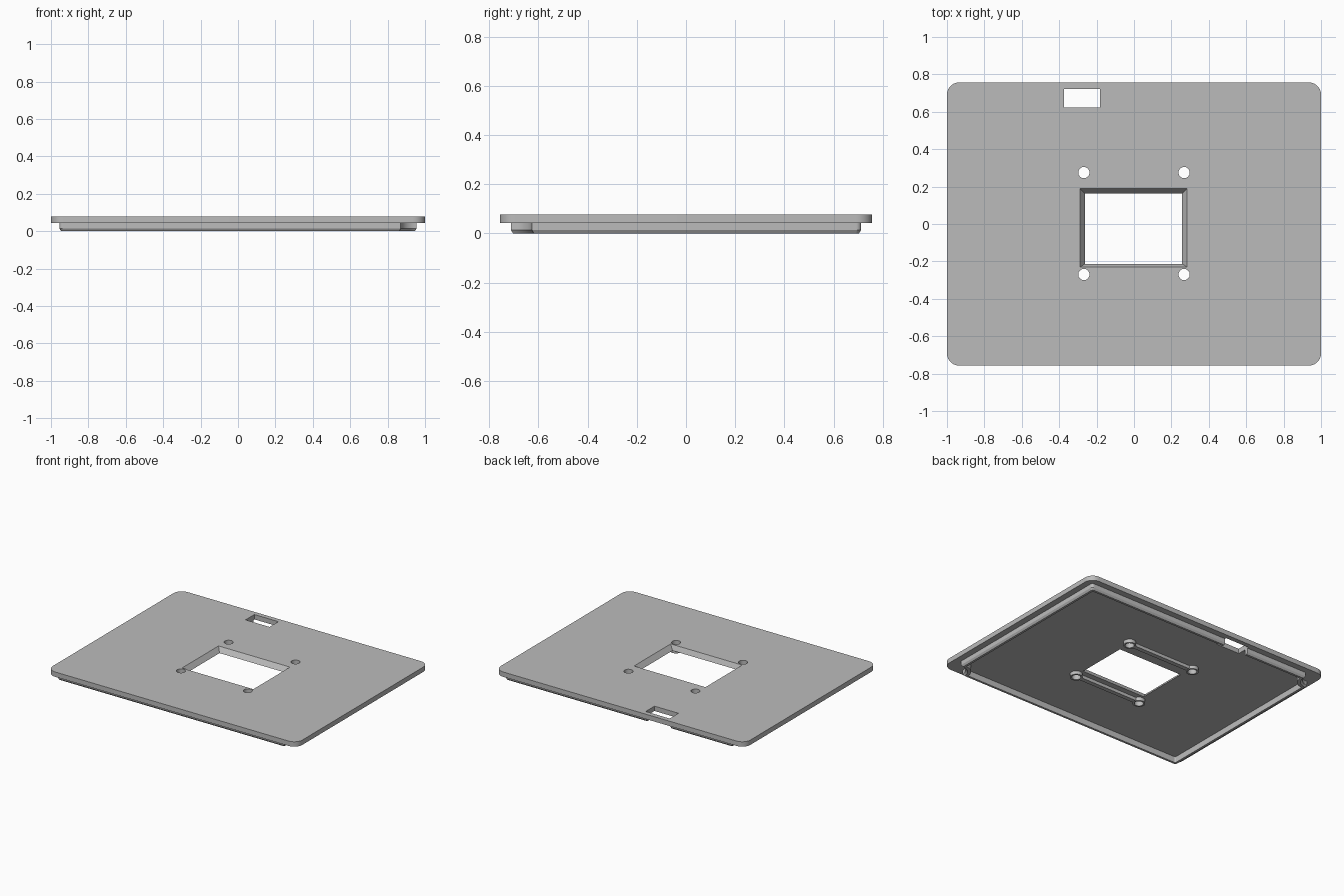
import bpy, bmesh
from math import cos, sin, pi, radians

cube = bpy.data.objects.get("Cube")
if cube:
    bpy.data.objects.remove(cube, do_unlink=True)

TOP, UNDER = 0.078, 0.043      # plate faces
HX, HY = 1.0, 0.757            # plate half sizes

grey = bpy.data.materials.new("light_grey")
grey.use_nodes = True
grey.diffuse_color = (0.5, 0.5, 0.5, 1)
grey.node_tree.nodes["Principled BSDF"].inputs["Base Color"].default_value = (0.5, 0.5, 0.5, 1)


def outline(hx, hy, r, z, scoop=0.0, steps=10):
    """Rounded rectangle; scoop hollows out the front-left and back-right corners."""
    pts = []
    for i, (sx, sy) in enumerate([(1, 1), (-1, 1), (-1, -1), (1, -1)]):
        hollow = scoop and sx != sy
        rad = scoop if hollow else r
        cx, cy = (sx * hx, sy * hy) if hollow else (sx * (hx - r), sy * (hy - r))
        for k in range(steps + 1):
            t = k / steps * pi / 2
            a = i * pi / 2 + (1.5 * pi - t if hollow else t)
            pts.append((cx + rad * cos(a), cy + rad * sin(a), z))
    return pts


def rect(x0, x1, y0, y1, z):
    return [(x0, y0, z), (x1, y0, z), (x1, y1, z), (x0, y1, z)]


def circle(x, y, r, z, n=32):
    return [(x + r * cos(2 * pi * k / n), y + r * sin(2 * pi * k / n), z) for k in range(n)]


def loft(name, loops, ring=False):
    """Skin the loops; cap both ends, or join last to first for a ring."""
    bm = bmesh.new()
    rows = [[bm.verts.new(p) for p in loop] for loop in loops]
    n = len(rows[0])
    pairs = list(zip(rows, rows[1:])) + ([(rows[-1], rows[0])] if ring else [])
    for a, b in pairs:
        for k in range(n):
            bm.faces.new((a[k], a[(k + 1) % n], b[(k + 1) % n], b[k]))
    if not ring:
        bm.faces.new(rows[0][::-1])
        bm.faces.new(rows[-1])
    bmesh.ops.recalc_face_normals(bm, faces=bm.faces)
    mesh = bpy.data.meshes.new(name)
    bm.to_mesh(mesh)
    bm.free()
    mesh.materials.append(grey)
    ob = bpy.data.objects.new(name, mesh)
    bpy.context.collection.objects.link(ob)
    return ob


def activate(ob):
    bpy.ops.object.select_all(action='DESELECT')
    ob.select_set(True)
    bpy.context.view_layer.objects.active = ob


def boolean(ob, other, operation='DIFFERENCE'):
    activate(ob)
    mod = ob.modifiers.new("cut", 'BOOLEAN')
    mod.object, mod.operation, mod.solver = other, operation, 'EXACT'
    bpy.ops.object.modifier_apply(modifier=mod.name)


# Cover plate with rounded corners
plate = loft("cover_plate", [outline(HX, HY, 0.065, z) for z in (UNDER, TOP)])

# Locating lip under the plate, with a chamfered lower edge
LX, LY, WALL, SCOOP = 0.955, 0.712, 0.025, 0.085
lip = loft("locating_lip", [
    outline(LX, LY, 0.02, UNDER + 0.001, SCOOP),
    outline(LX, LY, 0.02, 0.014, SCOOP),
    outline(LX - 0.009, LY - 0.009, 0.015, 0, SCOOP),
    outline(LX - WALL, LY - WALL, 0.01, 0, SCOOP),
    outline(LX - WALL, LY - WALL, 0.01, UNDER + 0.001, SCOOP)], ring=True)

# Stiffening rails with a round boss at each screw hole
HOLE_X, HOLE_YS = 0.268, (0.275, -0.27)
rails = []
for name, y in zip(("back_rail", "front_rail"), HOLE_YS):
    rail = loft(name, [rect(-HOLE_X, HOLE_X, y - 0.016, y + 0.016, z) for z in (0.02, UNDER + 0.001)])
    for x in (-HOLE_X, HOLE_X):
        boss = loft("boss", [circle(x, y, 0.042, z) for z in (0.018, UNDER + 0.0015)])
        boolean(rail, boss, 'UNION')
        bpy.data.objects.remove(boss, do_unlink=True)
    rails.append(rail)

# Screw holes
for y, rail in zip(HOLE_YS, rails):
    for x in (-HOLE_X, HOLE_X):
        drill = loft("drill", [circle(x, y, 0.03, z) for z in (-0.1, 0.2)])
        for part in (plate, rail):
            boolean(part, drill)
        bpy.data.objects.remove(drill, do_unlink=True)

# Tapered central window
window = loft("window_cutter", [
    rect(-0.262, 0.257, -0.213, 0.163, UNDER - 0.02),
    rect(-0.262, 0.257, -0.213, 0.163, UNDER),
    rect(-0.288, 0.284, -0.23, 0.189, TOP),
    rect(-0.288, 0.284, -0.23, 0.189, TOP + 0.05)])
boolean(plate, window)
bpy.data.objects.remove(window, do_unlink=True)

# Cable slot through the plate and the lip behind it
slot = loft("slot_cutter", [rect(-0.375, -0.183, 0.622, 0.723, z) for z in (-0.1, 0.2)])
for part in (plate, lip):
    boolean(part, slot)
bpy.data.objects.remove(slot, do_unlink=True)

for part in [plate, lip] + rails:
    activate(part)
    bpy.ops.object.shade_smooth_by_angle(angle=radians(30))
